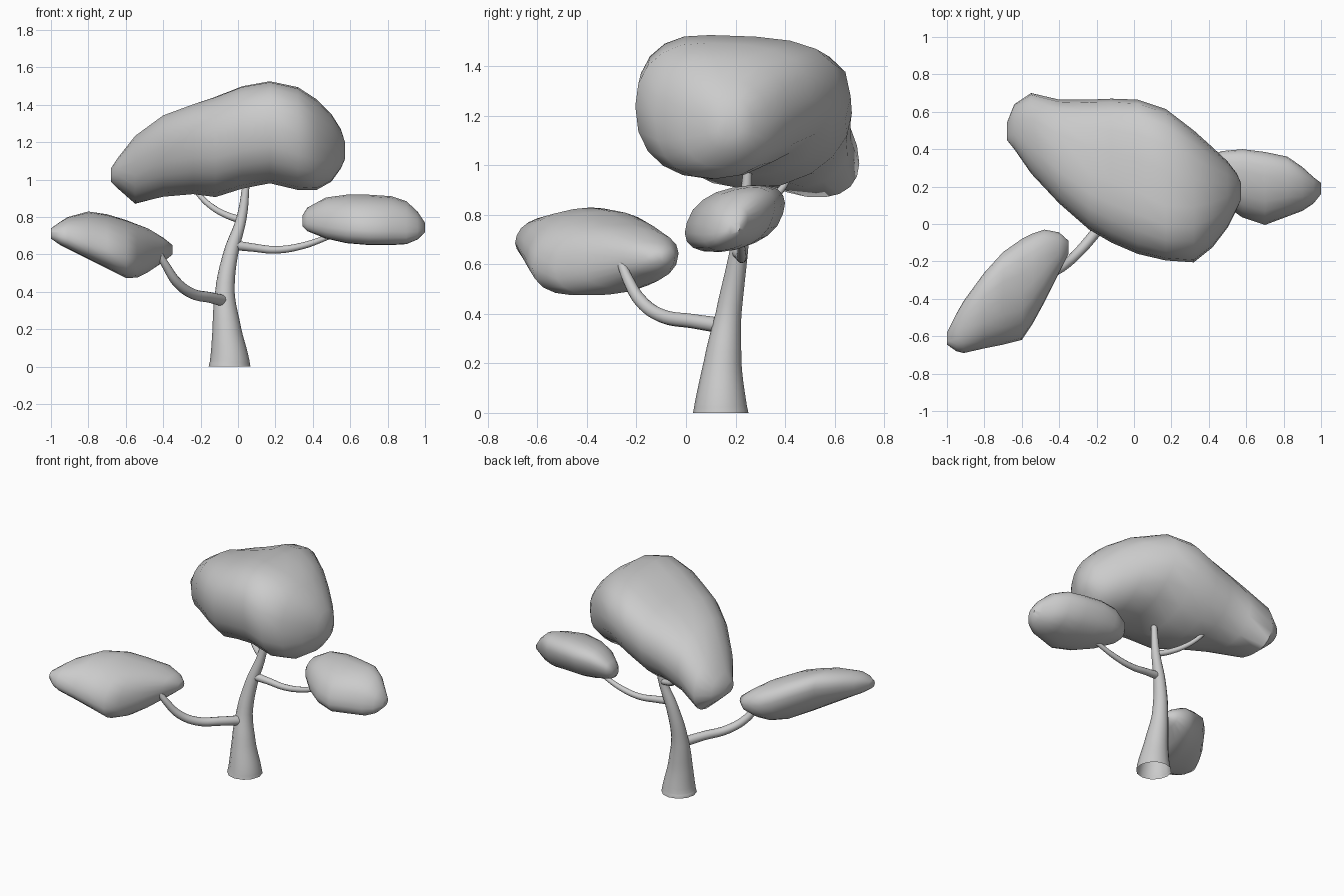
import bpy, bmesh
from math import sin, cos, pi, radians, copysign


def limb(name, pts):
    """Tapered tube through (x, y, z, radius) points."""
    cu = bpy.data.curves.new(name, 'CURVE')
    cu.dimensions = '3D'
    cu.bevel_depth = 1.0
    cu.bevel_resolution = 4
    cu.resolution_u = 5
    sp = cu.splines.new('BEZIER')
    sp.bezier_points.add(len(pts) - 1)
    for p, (x, y, z, r) in zip(sp.bezier_points, pts):
        p.co = (x, y, z)
        p.radius = r
        p.handle_left_type = p.handle_right_type = 'AUTO'
    finish(name, cu, True)


def foliage(name, stations, n=20, power=0.88):
    """Loft of egg sections: (x, y_min, y_max, z_min, z_max, ridge position, tilt, lift of back)."""
    sq = lambda v: copysign(abs(v) ** power, v)
    bm = bmesh.new()
    rings = []
    for x, y0, y1, z0, z1, ridge, tilt, *lift in stations:
        ym = y0 + (y1 - y0) * ridge
        ring = []
        for i in range(n):
            t = 2 * pi * i / n
            c = sq(cos(t))
            y = ym + c * (y1 - ym if c > 0 else ym - y0)
            z = (z0 + z1) / 2 + (z1 - z0) / 2 * sq(sin(t + tilt))
            z += sum(lift) * max(c, 0) ** 2
            ring.append(bm.verts.new((x, y, z)))
        rings.append(ring)
    for a, b in zip(rings, rings[1:]):
        for i in range(n):
            j = (i + 1) % n
            bm.faces.new((a[i], a[j], b[j], b[i]))
    bm.faces.new(rings[0])
    bm.faces.new(rings[-1][::-1])
    bmesh.ops.recalc_face_normals(bm, faces=bm.faces)
    me = bpy.data.meshes.new(name)
    bm.to_mesh(me)
    bm.free()
    finish(name, me, False)


def finish(name, data, convert):
    ob = bpy.data.objects.new(name, data)
    bpy.context.collection.objects.link(ob)
    bpy.ops.object.select_all(action='DESELECT')
    ob.select_set(True)
    bpy.context.view_layer.objects.active = ob
    if convert:
        bpy.ops.object.convert(target='MESH')
    bpy.ops.object.shade_smooth_by_angle(angle=radians(60))


# Trunk, flared at the open base
limb("trunk", [(-.045, .14, 0, .112), (-.045, .14, .03, .106), (-.06, .148, .2, .077),
               (-.07, .172, .4, .052), (-.04, .205, .6, .04),
               (.02, .235, .8, .027), (.045, .25, .99, .018)])

# Branches
limb("left_branch", [(-.07, .16, .35, .032), (-.15, .03, .37, .029), (-.25, -.1, .393, .028),
                     (-.33, -.185, .455, .026), (-.385, -.235, .54, .022), (-.42, -.26, .6, .018)])
limb("right_branch", [(-.02, .21, .65, .026), (.08, .22, .637, .022), (.2, .225, .625, .02),
                      (.34, .225, .645, .018), (.5, .22, .7, .014)])
limb("back_branch", [(.015, .235, .785, .02), (-.06, .28, .81, .018), (-.14, .34, .855, .016),
                     (-.2, .39, .91, .014), (-.25, .43, .98, .011)])

# Foliage masses
foliage("left_foliage", [
    (-1.0, -.645, -.58, .685, .74, .5, .2), (-.95, -.68, -.48, .65, .775, .5, .25),
    (-.91, -.69, -.41, .63, .8, .5, .3), (-.8, -.665, -.26, .575, .83, .52, .35),
    (-.7, -.645, -.15, .525, .815, .5, .3), (-.6, -.62, -.08, .475, .785, .46, .25),
    (-.54, -.53, -.05, .475, .762, .45, .2), (-.48, -.42, -.03, .505, .74, .45, .15),
    (-.4, -.26, -.045, .56, .69, .5, 0), (-.35, -.16, -.09, .6, .65, .5, 0)])

foliage("right_foliage", [
    (.345, .25, .32, .75, .81, .5, .3), (.37, .21, .355, .725, .85, .5, .35),
    (.47, .11, .39, .685, .905, .5, .4), (.58, .035, .4, .66, .92, .5, .4),
    (.7, -.005, .385, .65, .92, .5, .4), (.82, .04, .36, .65, .912, .5, .4),
    (.9, .07, .305, .655, .885, .5, .4), (.96, .11, .25, .68, .83, .5, .4),
    (1.0, .16, .22, .72, .77, .5, .4)])

foliage("top_foliage", [
    (-.68, .45, .54, .99, 1.06, .5, -.2), (-.64, .4, .64, .95, 1.12, .5, -.2),
    (-.55, .27, .7, .87, 1.235, .5, -.2), (-.4, .11, .665, .905, 1.345, .48, -.2, .03),
    (-.24, -.03, .665, .92, 1.405, .44, -.16, .06), (-.12, -.1, .67, .905, 1.445, .42, -.13, .08),
    (.02, -.16, .665, .95, 1.5, .4, -.1, .09), (.17, -.195, .615, .98, 1.527, .36, -.08, .09),
    (.32, -.205, .5, .945, 1.495, .42, -.05, .07), (.42, -.125, .41, .945, 1.43, .45, 0, .04),
    (.5, -.02, .335, .99, 1.35, .47, 0), (.55, .08, .27, 1.06, 1.27, .5, 0),
    (.572, .13, .22, 1.11, 1.2, .5, 0)])
